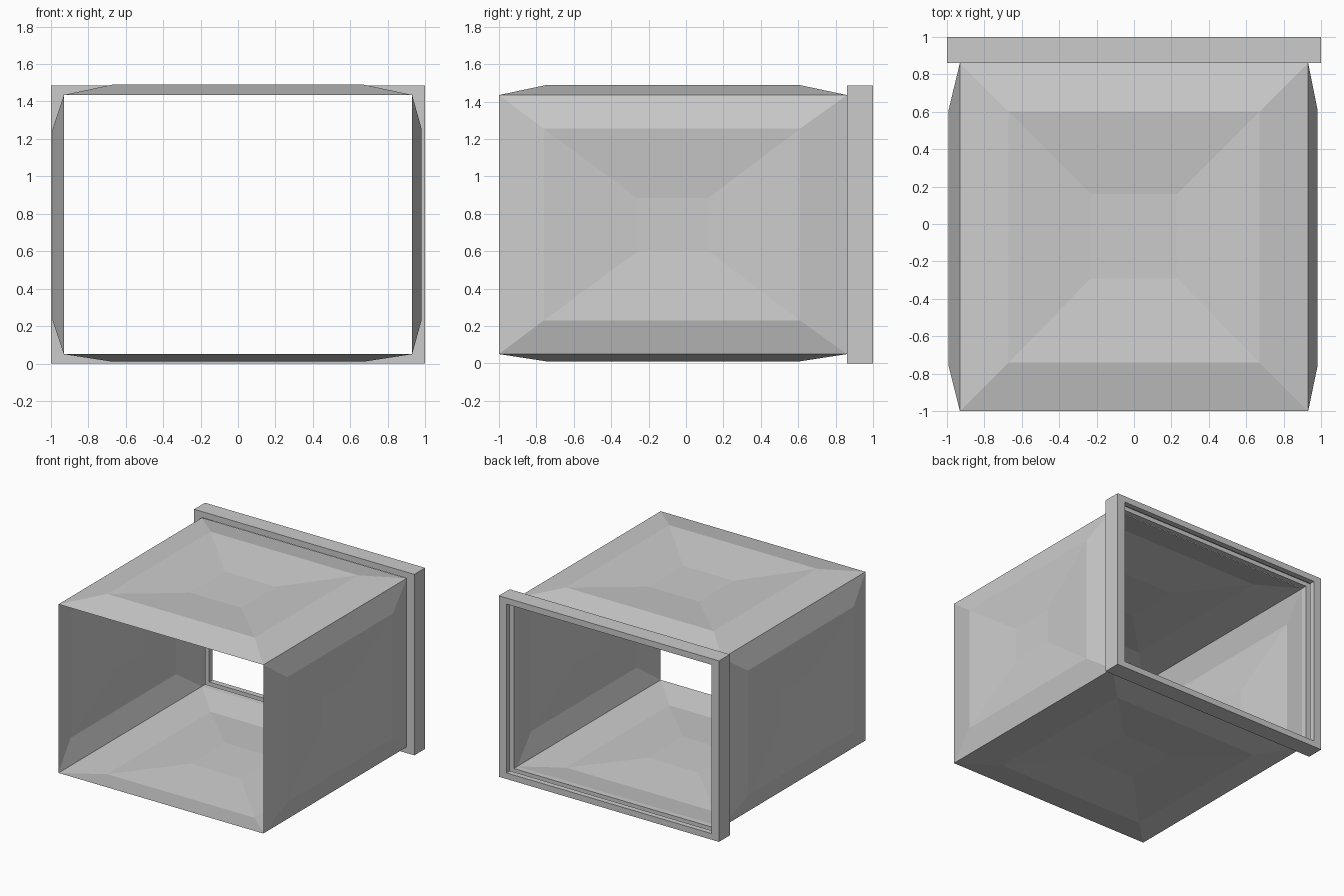
import bpy, bmesh
from mathutils import Vector

cube = bpy.data.objects.get("Cube")
if cube:
    bpy.data.objects.remove(cube, do_unlink=True)

grey = bpy.data.materials.new("light_grey")
grey.use_nodes = True
colour = (0.6, 0.6, 0.6, 1)
grey.diffuse_color = colour
grey.node_tree.nodes["Principled BSDF"].inputs["Base Color"].default_value = colour


def finish(name, bm):
    mesh = bpy.data.meshes.new(name)
    bm.to_mesh(mesh)
    bm.free()
    mesh.materials.append(grey)
    obj = bpy.data.objects.new(name, mesh)
    bpy.context.collection.objects.link(obj)
    return obj


def loops_to_faces(bm, rings, closed=False):
    """Bridge successive rectangular rings with quads."""
    pairs = list(zip(rings, rings[1:]))
    if closed:
        pairs.append((rings[-1], rings[0]))
    for a, b in pairs:
        for i in range(4):
            j = (i + 1) % 4
            bm.faces.new((a[i], a[j], b[j], b[i]))


def rectangle(u0, u1, v0, v1):
    return [(u0, v0), (u1, v0), (u1, v1), (u0, v1)]


W, FRONT, BACK, LOW, HIGH = 0.93, -1.0, 0.86, 0.05, 1.435


# Pressed sheet: raised ridge around a shallow central dip
def panel(name, place, normal, levels):
    bm = bmesh.new()
    rings = [[bm.verts.new(place(u, v, d)) for u, v in rectangle(*rect)]
             for rect, d in levels]
    loops_to_faces(bm, rings)
    bm.faces.new(rings[-1])
    bm.normal_update()
    if bm.faces[-1:][0].normal.dot(Vector(normal)) < 0:
        bmesh.ops.reverse_faces(bm, faces=bm.faces[:])
    return finish(name, bm)


flat_levels = [((-W, W, FRONT, BACK), 0),
               ((-0.67, 0.67, -0.74, 0.6), 1),
               ((-0.23, 0.23, -0.29, 0.16), 0.2)]
side_levels = [((FRONT, BACK, LOW, HIGH), 0),
               ((-0.76, 0.61, 0.23, 1.255), 1),
               ((-0.26, 0.12, 0.6, 0.885), 0.35)]

panel("top_panel", lambda x, y, d: (x, y, HIGH + 0.055 * d), (0, 0, 1), flat_levels)
panel("bottom_panel", lambda x, y, d: (x, y, LOW - 0.04 * d), (0, 0, -1), flat_levels)
panel("left_panel", lambda y, z, d: (W + 0.05 * d, y, z), (1, 0, 0), side_levels)
panel("right_panel", lambda y, z, d: (-W - 0.06 * d, y, z), (-1, 0, 0), side_levels)

# Rear frame: channel section with an inward-facing groove
outer, inner, groove = (1, 0), (0.93, 0.05), (0.98, 0.015)
section = [(outer, BACK), (outer, 1), (inner, 1), (inner, 0.955),
           (groove, 0.955), (groove, 0.905), (inner, 0.905), (inner, BACK)]
bm = bmesh.new()
frame_rings = [[bm.verts.new((x, y, z)) for x, z in rectangle(-w, w, low, 1.486 - low)]
               for (w, low), y in section]
loops_to_faces(bm, frame_rings, closed=True)
bmesh.ops.recalc_face_normals(bm, faces=bm.faces[:])
finish("rear_frame", bm)
